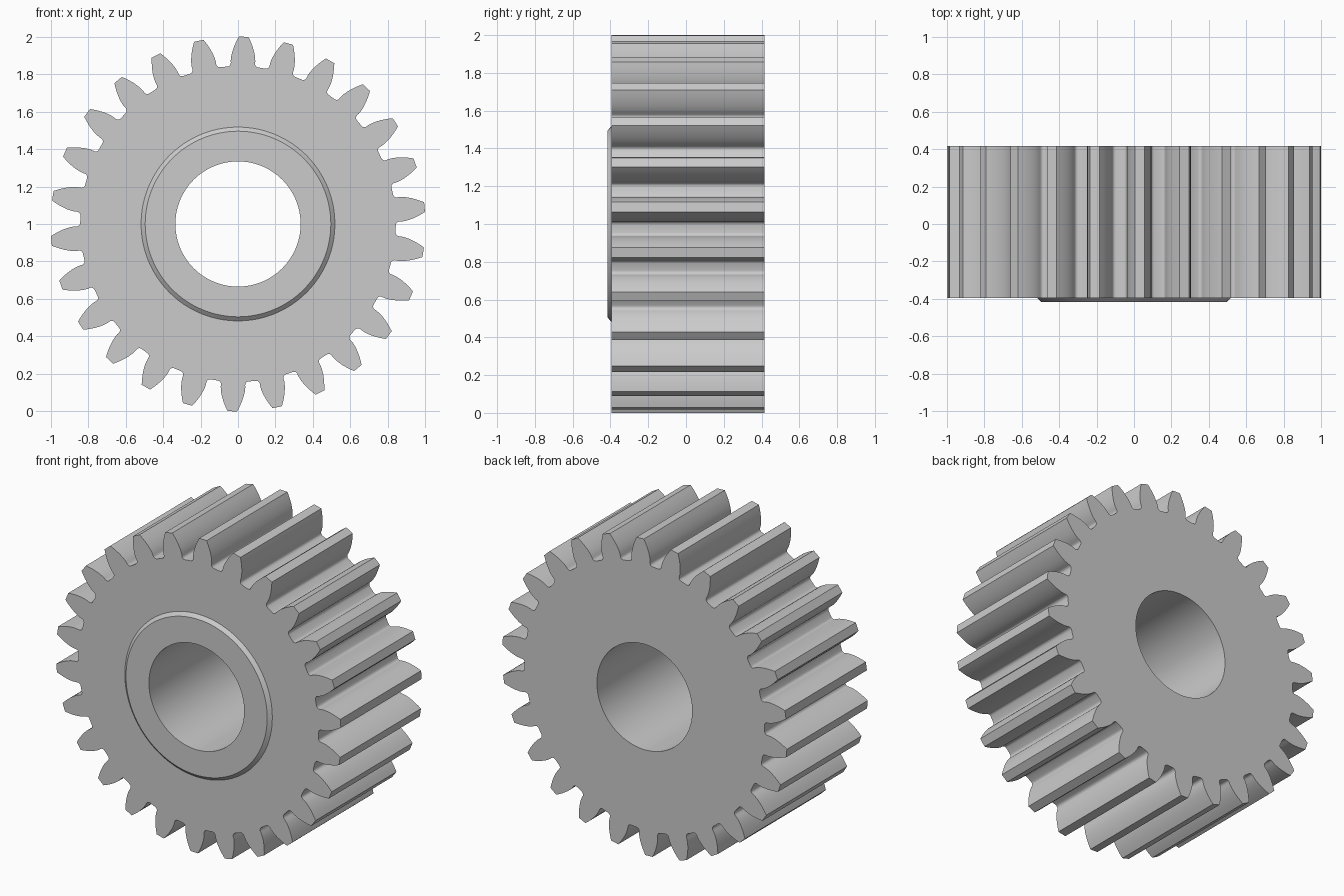
import bpy, bmesh
from math import pi, sin, cos, tan, acos, radians

cube = bpy.data.objects.get("Cube")
if cube:
    bpy.data.objects.remove(cube)

TEETH = 26
TIP_R = 1.0
PITCH_R = TIP_R * TEETH / (TEETH + 2)
PRESSURE = radians(20)
BASE_R = PITCH_R * cos(PRESSURE)
ROOT_R = 0.842
PHASE = radians(1.75)
FRONT, BACK, BOSS_FRONT = -0.395, 0.415, -0.415
BORE_R, BOSS_R, BOSS_FOOT_R = 0.334, 0.495, 0.517
FLANK_STEPS = 7


def involute(angle):
    return tan(angle) - angle


def half_tooth():
    """(radius, half angle) pairs from the tip corner down to the root."""
    base_half = pi / (2 * TEETH) + involute(PRESSURE)
    points = []
    for i in range(FLANK_STEPS):
        r = TIP_R + (BASE_R - TIP_R) * i / (FLANK_STEPS - 1)
        points.append((r, base_half - involute(acos(min(1, BASE_R / r)))))
    # Rounded root corner
    fillet = 0.019
    for i in range(5):
        a = pi / 2 * i / 4
        points.append((ROOT_R + fillet * (1 - sin(a)),
                       base_half + fillet / ROOT_R * (1 - cos(a))))
    return points


def gear_outline():
    """Tooth outline as (radius, angle) pairs all the way round."""
    half = half_tooth()
    tooth = [(r, -a) for r, a in reversed(half)] + half
    return [(r, a + PHASE + 2 * pi * t / TEETH)
            for t in range(TEETH) for r, a in tooth]


outline = gear_outline()
count = len(outline)
start = outline[0][1]


def circle(radius):
    return [(radius, start + 2 * pi * i / count) for i in range(count)]


# Closed section: bore, boss with chamfer, front face, teeth, back face
sections = [
    (circle(BORE_R), BOSS_FRONT),
    (circle(BOSS_R), BOSS_FRONT),
    (circle(BOSS_FOOT_R), FRONT),
    (outline, FRONT),
    (outline, BACK),
    (circle(BORE_R), BACK),
]

bm = bmesh.new()
rings = [[bm.verts.new((r * sin(a), y, TIP_R + r * cos(a))) for r, a in pts]
         for pts, y in sections]
for k, ring in enumerate(rings):
    following = rings[(k + 1) % len(rings)]
    for i in range(count):
        j = (i + 1) % count
        bm.faces.new((ring[i], ring[j], following[j], following[i]))
bmesh.ops.recalc_face_normals(bm, faces=bm.faces)

mesh = bpy.data.meshes.new("spur_gear")
bm.to_mesh(mesh)
bm.free()
gear = bpy.data.objects.new("spur_gear", mesh)
bpy.context.collection.objects.link(gear)

# Smooth flanks and bore, crisp rims
bpy.ops.object.select_all(action='DESELECT')
gear.select_set(True)
bpy.context.view_layer.objects.active = gear
bpy.ops.object.shade_smooth_by_angle(angle=radians(30))
